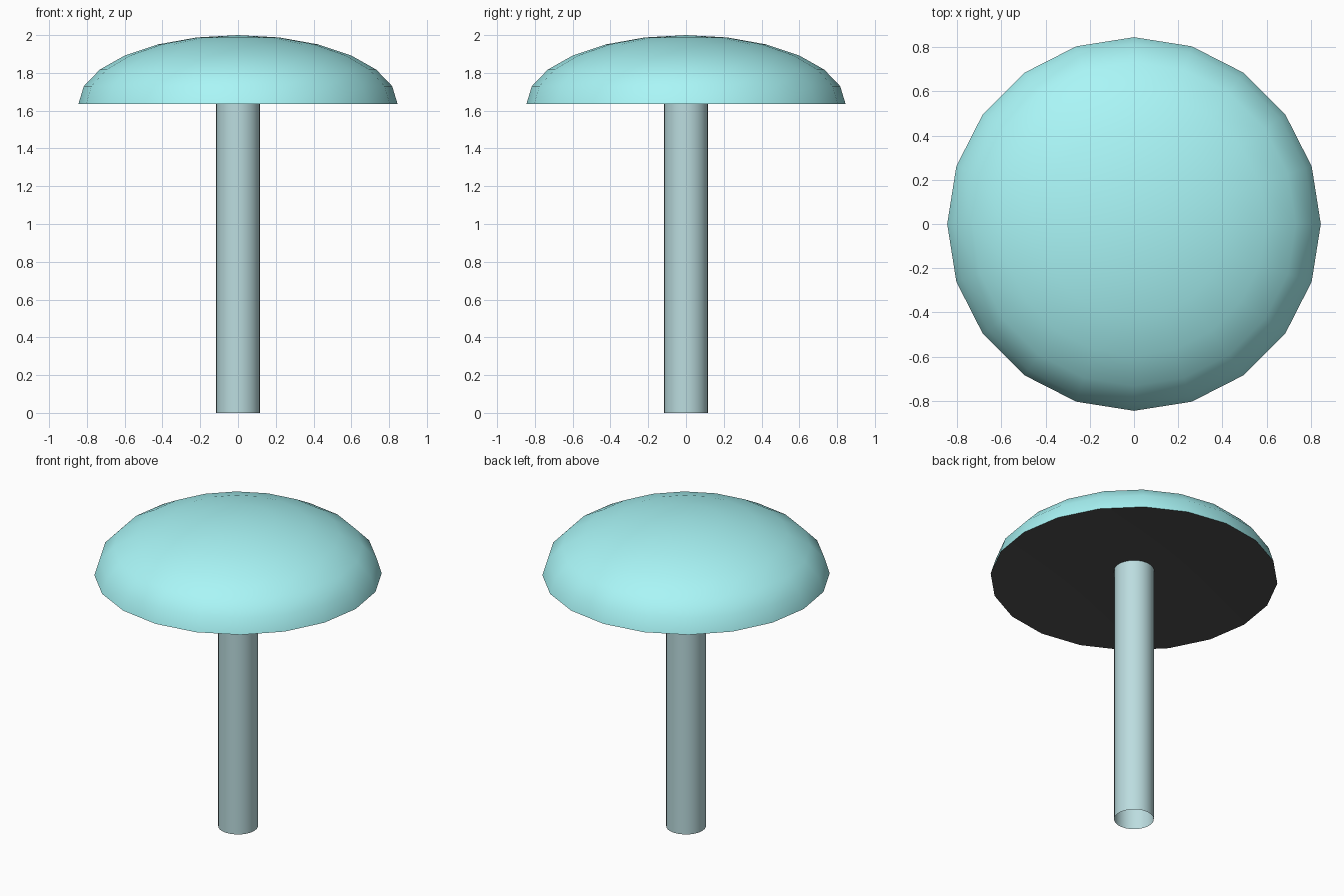
import bpy, bmesh
from math import sin, cos, pi, radians

if "Cube" in bpy.data.objects:
    bpy.data.objects.remove(bpy.data.objects["Cube"])

RIM_R, RIM_Z, TOP_Z = 0.845, 1.635, 2.0
SIDES = 20


def material(name, rgb):
    mat = bpy.data.materials.new(name)
    mat.diffuse_color = (*rgb, 1)
    mat.use_nodes = True
    mat.node_tree.nodes["Principled BSDF"].inputs["Base Color"].default_value = mat.diffuse_color
    return mat


def lathe(name, profile, sides, mat):
    """Revolve (radius, z) points around z; a radius of 0 becomes a pole."""
    bm = bmesh.new()
    rings = []
    for r, z in profile:
        if r == 0:
            rings.append([bm.verts.new((0, 0, z))] * sides)
        else:
            rings.append([bm.verts.new((r * cos(2 * pi * i / sides),
                                        r * sin(2 * pi * i / sides), z))
                          for i in range(sides)])
    for a, b in zip(rings, rings[1:]):
        for i in range(sides):
            j = (i + 1) % sides
            corners = list(dict.fromkeys((a[i], a[j], b[j], b[i])))
            bm.faces.new(corners)
    mesh = bpy.data.meshes.new(name)
    bm.to_mesh(mesh)
    bm.free()
    mesh.materials.append(mat)
    obj = bpy.data.objects.new(name, mesh)
    bpy.context.collection.objects.link(obj)
    bpy.ops.object.select_all(action='DESELECT')
    obj.select_set(True)
    bpy.context.view_layer.objects.active = obj
    bpy.ops.object.shade_smooth_by_angle(angle=radians(40))
    return obj


# Domed cap: half of a flattened sphere
dome = [(RIM_R * cos(radians(t)), RIM_Z + (TOP_Z - RIM_Z) * sin(radians(t)))
        for t in range(0, 90, 15)] + [(0, TOP_Z)]
lathe("cap", dome, SIDES, material("cap_cyan", (0.40, 0.92, 0.93)))

# Slightly hollow underside of the cap
lathe("cap_underside", [(0, RIM_Z + 0.065), (RIM_R, RIM_Z)], SIDES,
      material("underside_dark", (0.08, 0.08, 0.08)))

# Open tubular stem, reaching into the underside
lathe("stem", [(0.117, 0), (0.117, RIM_Z + 0.06)], 24,
      material("stem_pale", (0.50, 0.72, 0.74)))
